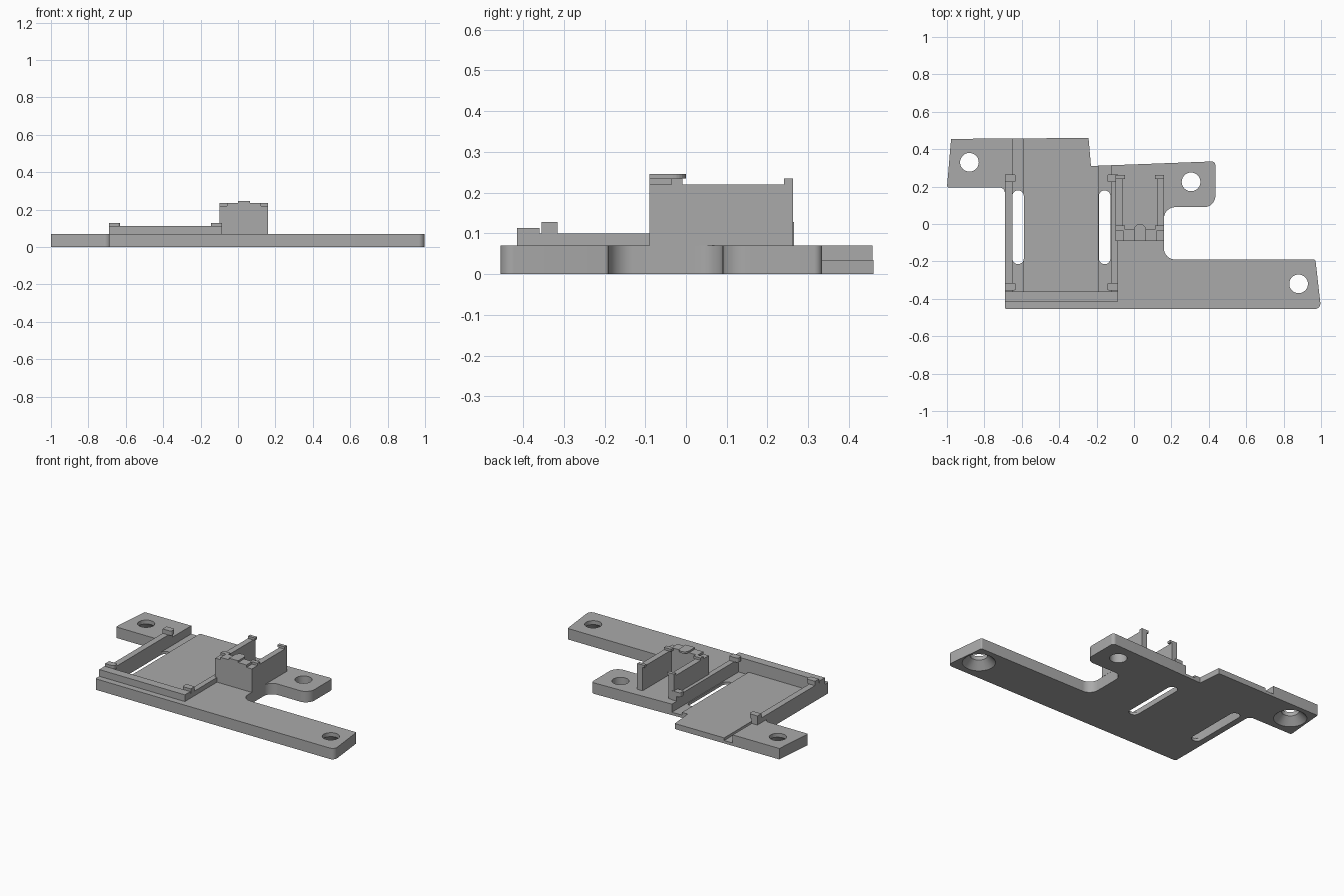
import bpy, bmesh
from math import cos, sin, pi
from mathutils import Vector

if "Cube" in bpy.data.objects:
    bpy.data.objects.remove(bpy.data.objects["Cube"], do_unlink=True)

grey = bpy.data.materials.new("plain grey")
grey.use_nodes = True
COLOUR = (0.4, 0.4, 0.4, 1)
grey.diffuse_color = COLOUR
grey.node_tree.nodes["Principled BSDF"].inputs["Base Color"].default_value = COLOUR

TOP = 0.07      # top of the base plate


def finish(name, bm):
    bmesh.ops.recalc_face_normals(bm, faces=bm.faces)
    mesh = bpy.data.meshes.new(name)
    bm.to_mesh(mesh)
    bm.free()
    mesh.materials.append(grey)
    ob = bpy.data.objects.new(name, mesh)
    bpy.context.collection.objects.link(ob)
    return ob


def prism(name, points, z0, z1):
    bm = bmesh.new()
    face = bm.faces.new([bm.verts.new((p[0], p[1], z0)) for p in points])
    new = bmesh.ops.extrude_face_region(bm, geom=[face])["geom"]
    verts = [g for g in new if isinstance(g, bmesh.types.BMVert)]
    bmesh.ops.translate(bm, verts=verts, vec=(0, 0, z1 - z0))
    return finish(name, bm)


def box(name, x0, x1, y0, y1, z0, z1):
    return prism(name, [(x0, y0), (x1, y0), (x1, y1), (x0, y1)], z0, z1)


def rounded(corners, steps=8):
    """Turn (x, y, radius) corners into an outline with filleted corners."""
    out = []
    for i, (x, y, r) in enumerate(corners):
        p = Vector((x, y))
        if not r:
            out.append(p)
            continue
        a = (Vector(corners[i - 1][:2]) - p).normalized()
        b = (Vector(corners[(i + 1) % len(corners)][:2]) - p).normalized()
        half = a.angle(b) / 2
        reach = r / math_tan(half)
        centre = p + (a + b).normalized() * (r / sin(half))
        start, end = p + a * reach - centre, p + b * reach - centre
        for k in range(steps + 1):
            out.append(centre + start.lerp(end, k / steps).normalized() * r)
    return out


def math_tan(angle):
    return sin(angle) / cos(angle)


def cone(name, x, y, r0, r1, z0, z1):
    bm = bmesh.new()
    bmesh.ops.create_cone(bm, cap_ends=True, segments=32, radius1=r0, radius2=r1, depth=z1 - z0)
    bmesh.ops.translate(bm, verts=bm.verts, vec=(x, y, (z0 + z1) / 2))
    return finish(name, bm)


def cut(target, cutter):
    mod = target.modifiers.new("cut", "BOOLEAN")
    mod.operation, mod.solver, mod.object = "DIFFERENCE", "EXACT", cutter
    bpy.context.view_layer.objects.active = target
    bpy.ops.object.modifier_apply(modifier=mod.name)
    bpy.data.objects.remove(cutter, do_unlink=True)


# Base plate with three mounting arms
plate = prism("base_plate", rounded([
    (-0.69, -0.455, 0.01), (1.0, -0.455, 0.03), (0.97, -0.19, 0.01), (0.16, -0.19, 0.06),
    (0.16, 0.09, 0.06), (0.435, 0.09, 0.06), (0.435, 0.335, 0.02), (-0.23, 0.31, 0),
    (-0.243, 0.46, 0), (-0.978, 0.455, 0), (-1.0, 0.195, 0.01), (-0.69, 0.195, 0.03)]), 0, TOP)

# Recessed bay open at the back, with a deeper channel along each side
cut(plate, box("bay_cutter", -0.65, -0.12, -0.36, 0.6, 0.035, 0.2))
for x0, x1 in ((-0.65, -0.59), (-0.19, -0.12)):
    cut(plate, box("channel_cutter", x0, x1, -0.36, 0.6, 0.018, 0.2))

# Long rounded slots through the channels
for x in (-0.62, -0.157):
    arc = [(0.031 * cos(pi * k / 10), 0.031 * sin(pi * k / 10)) for k in range(11)]
    outline = [(x + a, 0.149 + b) for a, b in arc] + [(x - a, -0.184 - b) for a, b in arc]
    cut(plate, prism("slot_cutter", outline, -0.1, 0.2))

# Screw holes, the outer two countersunk from below
for x, y, sunk in ((-0.88, 0.33, True), (0.305, 0.225, False), (0.88, -0.32, True)):
    cut(plate, cone("hole_cutter", x, y, 0.05, 0.05, -0.1, 0.2))
    if sunk:
        cut(plate, cone("countersink_cutter", x, y, 0.1, 0.048, -0.005, 0.047))

# Rails round the bay with overhanging clips
box("bay_left_rail", -0.69, -0.65, -0.41, 0.265, TOP, 0.1)
box("bay_right_rail", -0.12, -0.085, -0.41, 0.265, TOP, 0.1)
box("bay_front_rail", -0.69, -0.085, -0.415, -0.36, TOP, 0.113)
for y in (-0.335, 0.245):
    for x, side in ((-0.69, 1), (-0.085, -1)):
        tip = x + side * 0.06
        clip = [(x, y - 0.02, 0), (tip, y - 0.02, 0.012), (tip, y + 0.02, 0.012), (x, y + 0.02, 0)]
        prism("bay_clip", rounded(clip, 4), 0.1, 0.128)

# Tall holder: two side walls, front wall, corner clips and a rounded tongue
for x0, x1, inner in ((-0.098, -0.06, 0.012), (0.123, 0.161, -0.012)):
    box("holder_side_wall", x0, x1, -0.03, 0.262, TOP, 0.22)
    c0, c1 = x0 + min(inner, 0), x1 + max(inner, 0)
    box("holder_back_clip", c0, c1, 0.24, 0.262, 0.22, 0.235)
    box("holder_front_clip", c0, c1, -0.035, -0.008, 0.22, 0.235)
box("holder_front_wall", -0.098, 0.161, -0.09, -0.03, TOP, 0.22)
box("holder_front_ridge", -0.06, 0.123, -0.09, -0.03, 0.22, 0.235)
tongue = [(0, -0.09), (0.064, -0.09)]
tongue += [(0.032 + 0.032 * cos(pi * k / 12), -0.032 + 0.032 * sin(pi * k / 12)) for k in range(13)]
prism("holder_tongue", tongue, 0.235, 0.246)

# Smooth the fillets and holes while keeping hard edges crisp
bpy.ops.object.select_all(action="DESELECT")
plate.select_set(True)
bpy.context.view_layer.objects.active = plate
bpy.ops.object.shade_smooth_by_angle(angle=0.5)
